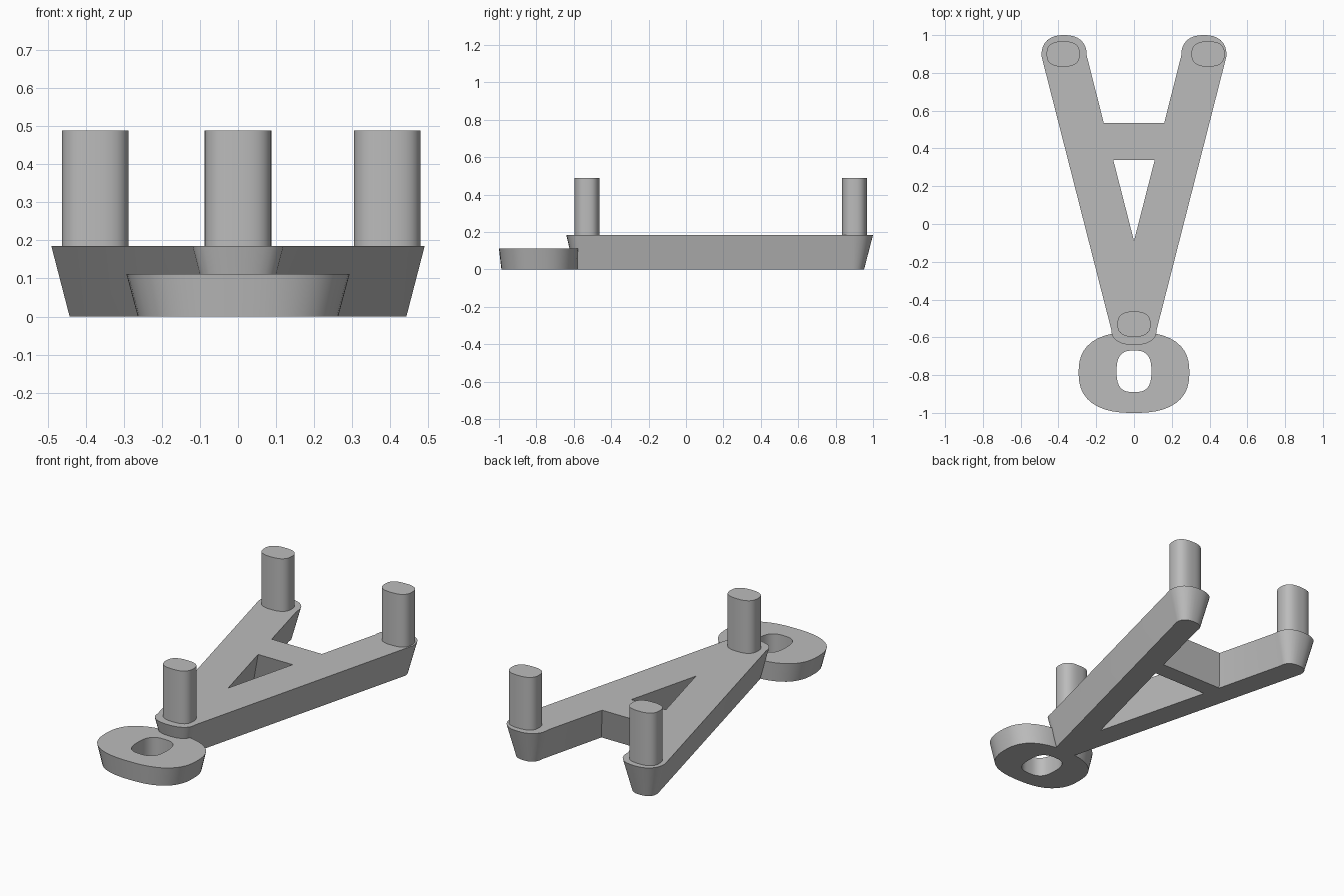
import bpy, bmesh
from math import cos, sin, pi, radians

cube = bpy.data.objects.get("Cube")
if cube:
    bpy.data.objects.remove(cube)

grey = bpy.data.materials.new("plain grey")
grey.use_nodes = True
grey.diffuse_color = (0.5, 0.5, 0.5, 1)
bsdf = next(n for n in grey.node_tree.nodes if n.type == 'BSDF_PRINCIPLED')
bsdf.inputs["Base Color"].default_value = grey.diffuse_color


def rounded(cx, cy, hx, hy, power, start=0.0, sweep=2 * pi, steps=48):
    """Points along a squarish oval; a full sweep omits the repeated end."""
    count = steps if sweep > 6 else steps + 1
    pts = []
    for i in range(count):
        a = start + sweep * i / steps
        c, s = cos(a), sin(a)
        r = (abs(c) ** power + abs(s) ** power) ** (-1 / power)
        pts.append((cx + hx * r * c, cy + hy * r * s))
    return pts


def loft(name, loops, z0, z1):
    """Solid between matching bottom and top outlines; later pairs are holes."""
    bm = bmesh.new()
    caps = ([], [])
    for bottom, top in loops:
        rings = [[bm.verts.new((x, y, z)) for x, y in pts]
                 for pts, z in ((bottom, z0), (top, z1))]
        n = len(bottom)
        for i in range(n):
            j = (i + 1) % n
            f = bm.faces.new((rings[0][i], rings[0][j], rings[1][j], rings[1][i]))
            for k in (0, 1):
                caps[k].append(bm.edges.get((rings[k][i], rings[k][j])))
    for edges in caps:
        bmesh.ops.triangle_fill(bm, use_beauty=True, edges=edges)
    bmesh.ops.recalc_face_normals(bm, faces=bm.faces)
    mesh = bpy.data.meshes.new(name)
    bm.to_mesh(mesh)
    bm.free()
    mesh.materials.append(grey)
    obj = bpy.data.objects.new(name, mesh)
    bpy.context.collection.objects.link(obj)
    bpy.ops.object.select_all(action='DESELECT')
    obj.select_set(True)
    bpy.context.view_layer.objects.active = obj
    bpy.ops.object.shade_smooth_by_angle(angle=radians(30))
    return obj


# A-shaped frame: d is how far the walls are drawn in
def frame_outline(d):
    nose = rounded(0, -0.56, 0.12 - d, 0.08 - d * 0.9, 2.4, pi, pi, 16)
    right = rounded(0.37, 0.89, 0.12 - d, 0.11 - d, 2.4, 0, pi, 16)
    notch = [(0.16 + 0.78 * d, 0.535 - d)]
    half = right + notch
    return nose + half + [(-x, y) for x, y in reversed(half)]


def frame_hole(d):
    x, y = 0.11 + 1.29 * d, 0.34 + d
    return [(0, -0.09 - 4.04 * d), (x, y), (-x, y)]


draft = 0.048
loft("a_frame", [(frame_outline(draft), frame_outline(0)),
                 (frame_hole(draft), frame_hole(0))], 0, 0.185)

# Loop at the front, flaring slightly upward
hole = rounded(0, -0.78, 0.092, 0.11, 2.8)
loft("front_ring", [(rounded(0, -0.783, 0.263, 0.204, 2.5),
                     rounded(0, -0.786, 0.293, 0.214, 2.5)),
                    (hole, hole)], 0, 0.112)

# Three upright pegs
for name, x, y in (("front_peg", 0, -0.53), ("left_back_peg", 0.392, 0.9),
                   ("right_back_peg", -0.375, 0.9)):
    oval = rounded(x, y, 0.0875, 0.067, 2.6)
    loft(name, [(oval, oval)], 0.17, 0.488)
